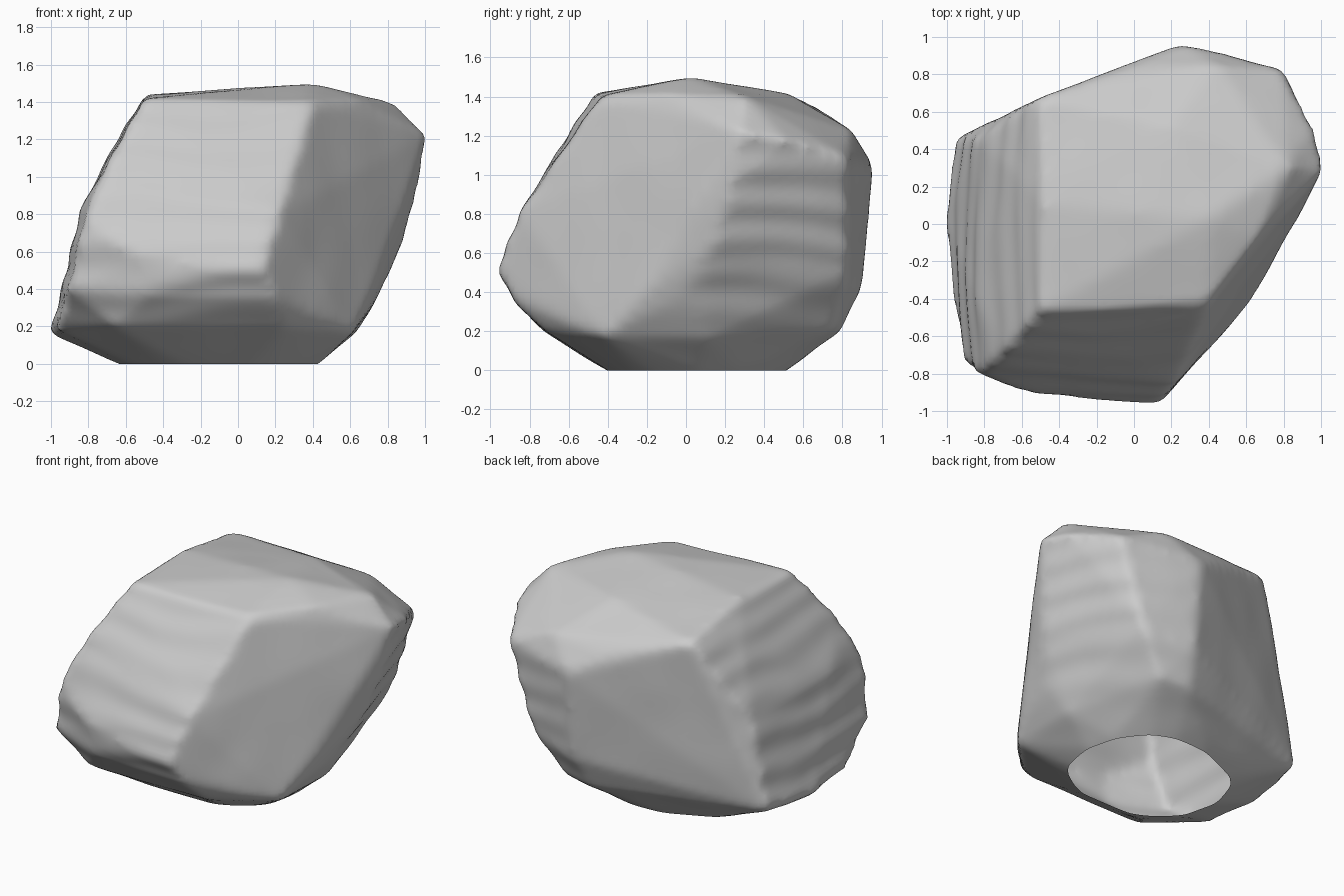
import bpy
import bmesh
import math
from mathutils import Vector, noise

default_cube = bpy.data.objects.get("Cube")
if default_cube:
    bpy.data.objects.remove(default_cube, do_unlink=True)

# Ridge lines of the boulder, each a short run of corner points
ridges = {
    "top_front": [(-.5, -.46, 1.42), (.4, -.43, 1.4)],
    "top_crown": [(-.49, .1, 1.44), (.4, .03, 1.495), (.66, -.08, 1.41)],
    "top_back": [(-.51, .67, 1.34), (.04, .86, 1.18), (.2, .53, 1.41), (.82, .3, 1.4)],
    "shoulder": [(1.01, .28, 1.22), (.96, .52, 1.17), (.8, .82, 1.09), (.25, .96, 1.03)],
    "back_shoulder": [(.45, .85, 1.22)],
    "right_edge": [(.9, .16, .98), (.82, -.03, .65), (.74, -.2, .4), (.62, -.42, .17)],
    "right_belly": [(.96, .24, .95), (.87, .13, .62), (.77, 0, .4), (.63, .1, .17)],
    "front_right_edge": [(.22, -.85, .8), (.13, -.96, .52), (.2, -.88, .36)],
    "front_lip": [(-.5, -.92, .56), (-.82, -.8, .77), (-.9, -.74, .4), (-.5, -.87, .36)],
    "front_left_edge": [(-.65, -.72, .2), (-.69, -.68, 1.08), (.25, -.72, .2)],
    "left_belly": [(-.84, -.4, .82), (-.83, .45, .8), (-.66, .3, 1.18)],
    "left_edge": [(-.96, -.4, .18), (-1, 0, .16), (-.95, .46, .2)],
    "back_edge": [(.25, .9, .42), (.2, .79, .2), (.42, .76, .22), (.62, .83, .5)],
}

bm = bmesh.new()
for ridge in ridges.values():
    for point in ridge:
        bm.verts.new(point)

# Oval foot, carried below the ground so the cut leaves it open
for i in range(14):
    angle = math.tau * i / 14
    for size, height in ((1, 0), (.75, -.08)):
        bm.verts.new((-.07 + .5 * size * math.cos(angle),
                      .06 + .45 * size * math.sin(angle), height))

hull = bmesh.ops.convex_hull(bm, input=bm.verts)
unused = [g for g in hull["geom_interior"] if isinstance(g, bmesh.types.BMVert)]
bmesh.ops.delete(bm, geom=unused, context="VERTS")
bmesh.ops.recalc_face_normals(bm, faces=bm.faces)

mesh = bpy.data.meshes.new("boulder")
bm.to_mesh(mesh)
bm.free()
boulder = bpy.data.objects.new("boulder", mesh)
bpy.context.collection.objects.link(boulder)
bpy.context.view_layer.objects.active = boulder
boulder.select_set(True)

# Even mesh with worn edges
remesh = boulder.modifiers.new("even_mesh", "REMESH")
remesh.mode = "VOXEL"
remesh.voxel_size = .03
wear = boulder.modifiers.new("worn_edges", "SMOOTH")
wear.factor = .5
wear.iterations = 7
for name in ("even_mesh", "worn_edges"):
    bpy.ops.object.modifier_apply(modifier=name)

# Level strata on the weathered sides; two split faces stay smooth
split_faces = [Vector((.8, -.55, -.2)).normalized(), Vector((-.36, .93, 0)).normalized()]
bm = bmesh.new()
bm.from_mesh(boulder.data)
bm.normal_update()
for vert in bm.verts:
    p, n = vert.co.copy(), vert.normal.copy()
    split = max(n.dot(direction) for direction in split_faces)
    weathered = min(1, max(0, (.92 - split) * 4)) * (1 - abs(n.z))
    strata = math.sin(math.tau * p.z / .2 + 3 * noise.noise(p * 1.5))
    vert.co += n * (.003 + .007 * weathered * strata + .006 * noise.noise(p * 3))

# Open underside
bmesh.ops.bisect_plane(bm, geom=bm.verts[:] + bm.edges[:] + bm.faces[:],
                       plane_co=(0, 0, 0), plane_no=(0, 0, 1), clear_inner=True)
for face in bm.faces:
    face.smooth = True
bm.to_mesh(boulder.data)
bm.free()

# Plain grey stone
stone = bpy.data.materials.new("grey_stone")
stone.use_nodes = True
colour = (.6, .6, .6, 1)
stone.diffuse_color = colour
stone.node_tree.nodes["Principled BSDF"].inputs["Base Color"].default_value = colour
boulder.data.materials.clear()
boulder.data.materials.append(stone)
